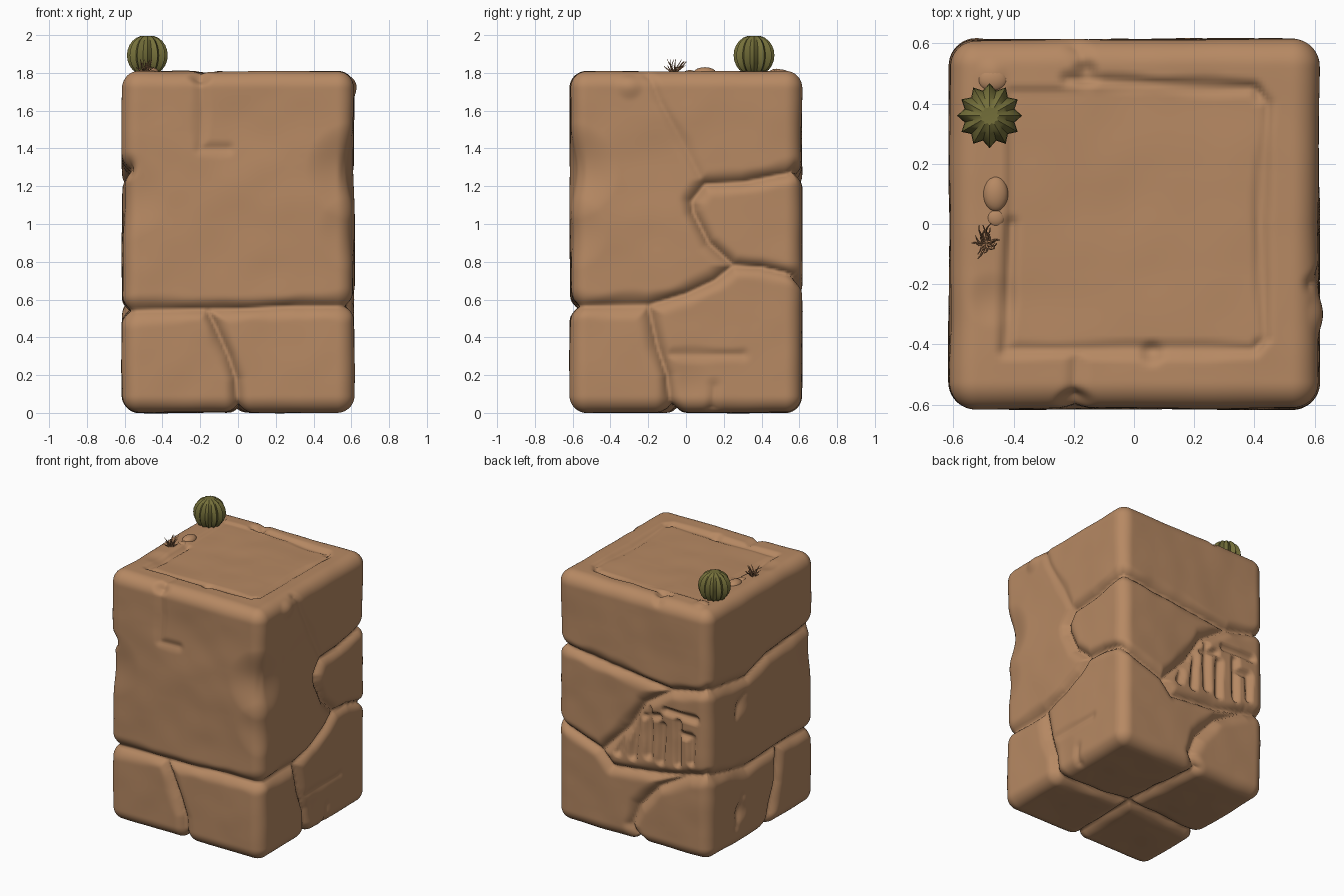
import bpy, bmesh, math, random
from mathutils import Vector, noise
from mathutils.kdtree import KDTree

if "Cube" in bpy.data.objects:
    bpy.data.objects.remove(bpy.data.objects["Cube"])

random.seed(4)
H, TOP, R = 0.615, 1.81, 0.09      # half width, height, edge rounding


def material(name, rgb):
    m = bpy.data.materials.new(name)
    m.diffuse_color = (*rgb, 1)
    m.use_nodes = True
    m.node_tree.nodes["Principled BSDF"].inputs["Base Color"].default_value = m.diffuse_color
    return m


STONE = material("sandstone", (0.47, 0.25, 0.125))
GREEN = material("cactus green", (0.175, 0.16, 0.042))
TWIG = material("dry twig", (0.42, 0.21, 0.10))


def add_object(name, bm, mat, angle=None):
    me = bpy.data.meshes.new(name)
    bmesh.ops.recalc_face_normals(bm, faces=bm.faces)
    bm.to_mesh(me)
    bm.free()
    ob = bpy.data.objects.new(name, me)
    bpy.context.collection.objects.link(ob)
    me.materials.append(mat)
    me.polygons.foreach_set("use_smooth", [True] * len(me.polygons))
    if angle:
        bpy.ops.object.select_all(action='DESELECT')
        ob.select_set(True)
        bpy.context.view_layer.objects.active = ob
        bpy.ops.object.shade_smooth_by_angle(angle=math.radians(angle))
    return ob


def rounded(p):
    """Pull a point of the sharp box onto the rounded box; return it and its normal."""
    q = Vector((max(-H + R, min(H - R, p.x)), max(-H + R, min(H - R, p.y)),
                max(R, min(TOP - R, p.z))))
    n = (p - q).normalized()
    return q + n * R, n


# Faces of the block as 2D drawing planes
FACE = {
    "front": lambda a, b: Vector((a, -H, b)), "back": lambda a, b: Vector((a, H, b)),
    "right": lambda a, b: Vector((H, a, b)), "left": lambda a, b: Vector((-H, a, b)),
    "top": lambda a, b: Vector((a, b, TOP)), "bottom": lambda a, b: Vector((a, b, 0)),
}

# Deep joints between the stones
joints = [
    ("front", [(-H, .54), (-.45, .545), (0, .55), (.3, .565), (H, .565)]),
    ("front", [(-.16, .54), (-.12, .46), (-.05, .3), (-.01, .18), (0, 0)]),
    ("right", [(-H, .565), (-.2, .57), (0, .63), (.15, .7), (.25, .78), (.4, .77), (H, .72)]),
    ("right", [(.25, .78), (.12, .9), (.04, 1.06), (.03, 1.12), (.1, 1.21), (.3, 1.22), (.5, 1.26), (H, 1.28)]),
    ("right", [(-.2, .57), (-.15, .35), (-.1, .2), (-.08, 0)]),
    ("back", [(H, 1.28), (.3, 1.24), (-.04, 1.2), (-.3, 1.17), (-H, 1.24)]),
    ("back", [(H, .72), (.27, .6), (.17, .5), (-.2, .54), (-.47, .6), (-H, .63)]),
    ("back", [(-.3, 1.17), (-.08, 1.02), (.04, .82), (.25, .6)]),
    ("back", [(-.45, .6), (-.2, .45), (-.04, .27), (.02, .12), (-.04, 0)]),
    ("left", [(H, 1.24), (.16, 1.18), (-.08, 1.25), (-H, 1.29)]),
    ("left", [(H, .63), (.16, .53), (-.2, .55), (-H, .54)]),
    ("left", [(-.2, .55), (-.17, .3), (-.08, 0)]),
    ("bottom", [(0, -H), (.02, 0), (-.04, H)]),
    ("bottom", [(-H, -.08), (0, -.03), (H, -.08)]),
]
# Fine cracks
cracks = [
    ("right", [(-.2, TOP), (-.14, 1.65), (0, 1.4), (.09, 1.22)]),
    ("right", [(-.1, .31), (.3, .31)]),
    ("right", [(.15, .14), (.14, 0)]),
    ("front", [(-.2, TOP), (-.19, 1.6), (-.2, 1.4), (-.05, 1.4)]),
    ("left", [(.3, .95), (.2, 1.08)]),
    ("left", [(.3, .15), (.22, .35)]),
    ("top", [(-.19, -.43), (-.2, -H)]),
    ("top", [(-.15, .48), (-.19, H)]),
]
# Square groove on the top
panel = [
    ("top", [(-.41, 0), (-.43, -.42), (0, -.42), (.4, -.42), (.435, -.38), (.425, 0),
             (.44, .4), (.4, .455), (.1, .465), (-.22, .48)]),
]
# Abstract chisel marks on the back
chisel = [("back", s) for s in (
    [(.12, .62), (.08, .8)], [(0, .62), (-.03, .92)], [(-.12, .66), (-.12, 1.0)],
    [(-.22, .64), (-.23, .9)], [(-.36, .66), (-.36, .96)], [(-.47, .7), (-.47, .88)],
    [(-.08, .93), (-.2, .96)], [(-.26, 1.02), (-.5, 1.02)], [(-.36, .88), (-.47, .88)])]


def line_tree(lines):
    pts = []
    for face, line in lines:
        for a, b in zip(line, line[1:]):
            p, q = FACE[face](*a), FACE[face](*b)
            n = max(2, int((q - p).length / .006))
            pts += [rounded(p.lerp(q, i / n))[0] for i in range(n + 1)]
    tree = KDTree(len(pts))
    for i, p in enumerate(pts):
        tree.insert(p, i)
    tree.balance()
    return tree


# (tree, width, depth, sharpness)
grooves = [(line_tree(joints), .085, .05, 2.4), (line_tree(cracks), .05, .014, 1.5),
           (line_tree(panel), .035, .022, 1.4), (line_tree(chisel), .034, .034, .8)]
# Chips and worn hollows: centre, radius, depth (negative depth makes a bump)
dents = [((.61, -.61, 1.28), .26, .05), ((.61, -.61, .95), .2, .02), ((-.2, -.61, 1.8), .08, .03),
         ((.61, -.2, 1.3), .3, .012), ((.62, -.3, 1.73), .08, -.015), ((.06, -.43, 1.81), .05, .02),
         ((-.16, .5, 1.81), .06, .02), ((-.61, -.61, 1.15), .25, .02), ((-.2, .61, .82), .32, .012),
         ((-.61, .25, 1.02), .1, .02), ((-.61, .25, .25), .09, .02), ((-.47, .5, 1.81), .06, -.012),
         ((0, -.61, 1.5), .3, .012), ((-.47, -.25, 1.81), .1, .01), ((.61, 0, .15), .15, .012)]
dents = [(Vector(c), r, d) for c, r, d in dents]


def carve(p):
    p, n = rounded(p)
    wob = noise.noise(p * 6)
    depth = .008 * noise.noise(p * 2.2 + Vector((3, 1, 7))) + .003 * wob + .002
    cut = 0
    for tree, w, d, k in grooves:
        dist = tree.find(p)[2]
        w *= 1 + .35 * wob
        if dist < w:
            cut = max(cut, d * (1 - dist / w) ** k)
    for c, r, d in dents:
        dist = (p - c).length
        if dist < r:
            depth += d * (1 - (dist / r) ** 2) ** 2
    if n.z > .9:                        # sunken panel, fading out on the left
        inside = min(.43 - abs(p.x), .46 - p.y, p.y + .42)
        depth += .012 * max(0, min(1, inside / .02))
    return p - n * (depth + cut)


# Stone block: a welded grid box, rounded and carved
N, M = 100, 148
bm = bmesh.new()
verts = {}


def vert(i, j, k):
    if (i, j, k) not in verts:
        p = Vector((-H + 2 * H * i / N, -H + 2 * H * j / N, TOP * k / M))
        verts[i, j, k] = bm.verts.new(carve(p))
    return verts[i, j, k]


def grid(nu, nv, at):
    for u in range(nu):
        for v in range(nv):
            bm.faces.new([vert(*at(u + a, v + b)) for a, b in ((0, 0), (1, 0), (1, 1), (0, 1))])


for end in (0, 1):
    grid(N, M, lambda u, v: (u, end * N, v))
    grid(N, M, lambda u, v: (end * N, u, v))
    grid(N, N, lambda u, v: (u, v, end * M))
add_object("stone_block", bm, STONE)

# Ribbed ball cactus
bm = bmesh.new()
ribs, rows = 12, 12
rings = []
for j in range(1, rows):
    t = math.pi * j / rows
    rings.append([])
    for i in range(ribs * 2):
        a = math.pi * i / ribs
        r = math.sin(t) ** .9 * (.108 if i % 2 == 0 else .086)
        rings[-1].append(bm.verts.new((-.48 + r * math.cos(a), .36 + r * math.sin(a), 1.893 - .107 * math.cos(t))))
for lo, hi in zip(rings, rings[1:]):
    for i in range(ribs * 2):
        k = (i + 1) % (ribs * 2)
        bm.faces.new((lo[i], lo[k], hi[k], hi[i]))
for ring, z in ((rings[0], 1.79), (rings[-1], 1.995)):
    c = bm.verts.new((-.48, .36, z))
    for i in range(ribs * 2):
        bm.faces.new((ring[i], ring[(i + 1) % (ribs * 2)], c))
add_object("ball_cactus", bm, GREEN, 35)

# Pebbles beside the cactus
for i, (x, y, rx, ry, rz) in enumerate([(-.46, .1, .042, .06, .03), (-.46, .02, .03, .03, .015),
                                        (-.47, .48, .05, .04, .022)]):
    bm = bmesh.new()
    bmesh.ops.create_icosphere(bm, subdivisions=3, radius=1)
    for v in bm.verts:
        v.co = (x + v.co.x * rx, y + v.co.y * ry, 1.8 + v.co.z * rz)
    add_object(f"pebble_{i + 1}", bm, STONE)

# Dry twig tuft
curve = bpy.data.curves.new("twig_tuft", 'CURVE')
curve.dimensions = '3D'
curve.bevel_depth = .005
curve.bevel_resolution = 0
for i in range(18):
    a = i * 2.4
    p = Vector((-.49, -.065, 1.795))
    out = random.uniform(.006, .02)
    up = random.uniform(.006, .02)
    s = curve.splines.new('POLY')
    s.points.add(4)
    for k in range(5):
        s.points[k].co = (*p, 1)
        s.points[k].radius = 1.1 - .2 * k
        p = p + Vector((math.cos(a) * out, math.sin(a) * out, up))
        a += random.uniform(-.9, .9)
tuft = bpy.data.objects.new("twig_tuft", curve)
bpy.context.collection.objects.link(tuft)
curve.materials.append(TWIG)
bpy.ops.object.select_all(action='DESELECT')
tuft.select_set(True)
bpy.context.view_layer.objects.active = tuft
bpy.ops.object.convert(target='MESH')
